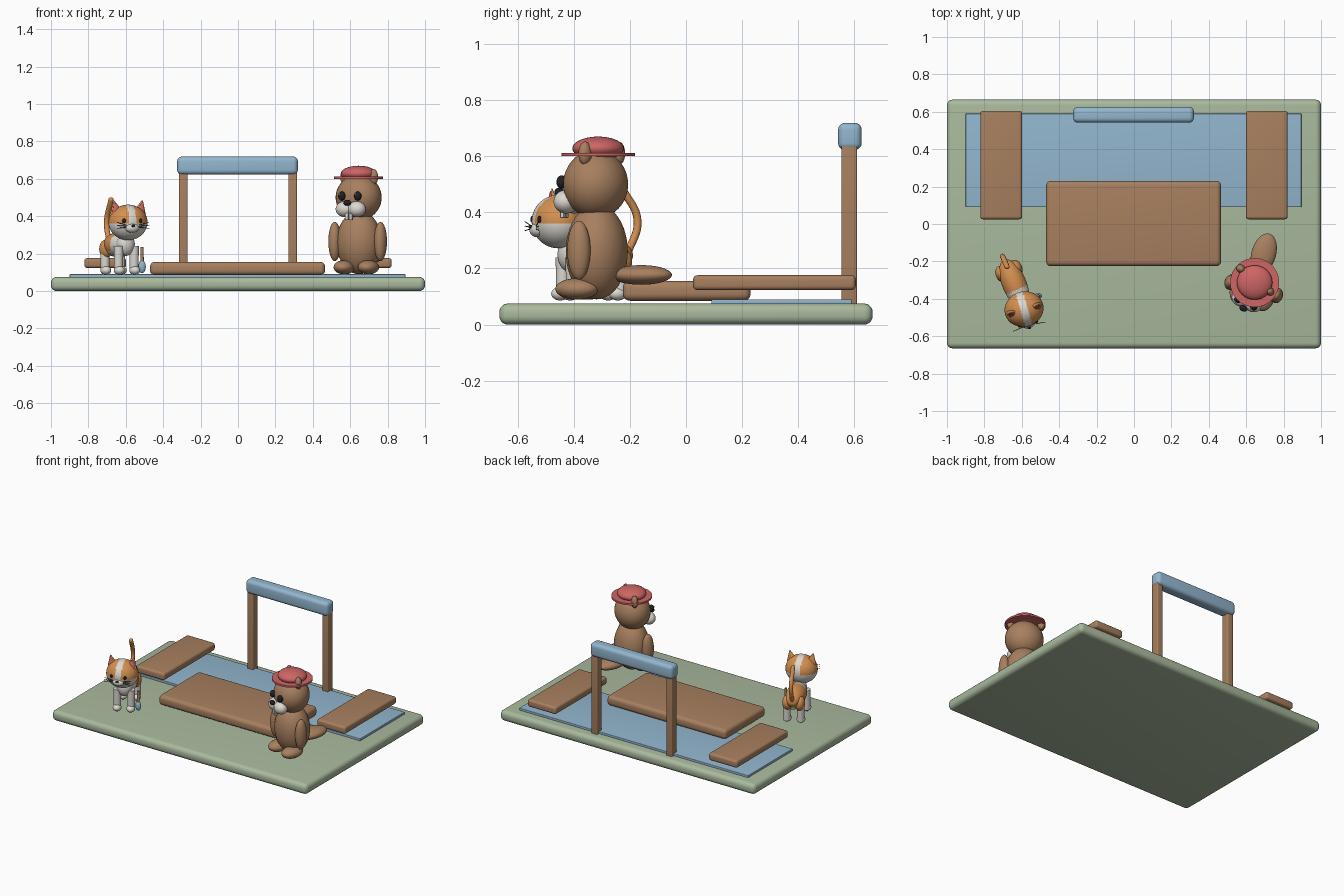
import bpy, bmesh
from math import radians
from mathutils import Matrix, Vector

cube = bpy.data.objects.get("Cube")
if cube:
    bpy.data.objects.remove(cube, do_unlink=True)


def material(name, r, g, b):
    m = bpy.data.materials.new(name)
    m.use_nodes = True
    m.diffuse_color = (r, g, b, 1)
    m.node_tree.nodes["Principled BSDF"].inputs["Base Color"].default_value = (r, g, b, 1)
    return m


GREEN = material("grass green", 0.40, 0.49, 0.34)
BLUE = material("water blue", 0.29, 0.47, 0.62)
BROWN = material("wood brown", 0.39, 0.215, 0.115)
RED = material("hat red", 0.62, 0.13, 0.13)
ORANGE = material("fur orange", 0.66, 0.28, 0.08)
WHITE = material("fur white", 0.72, 0.69, 0.64)
BLACK = material("dark", 0.015, 0.014, 0.016)


def frame(x, y, z, yaw):
    return Matrix.Translation((x, y, z)) @ Matrix.Rotation(radians(yaw), 4, 'Z')


def finish(bm, name, mats, world, rule=None):
    """Turn a bmesh into a smooth shaded object; rule picks each face's material."""
    me = bpy.data.meshes.new(name)
    for f in bm.faces:
        if rule:
            f.material_index = int(rule(f.calc_center_median()))
    bm.to_mesh(me)
    bm.free()
    for m in mats:
        me.materials.append(m)
    ob = bpy.data.objects.new(name, me)
    bpy.context.scene.collection.objects.link(ob)
    ob.matrix_world = world
    bpy.ops.object.select_all(action='DESELECT')
    ob.select_set(True)
    bpy.context.view_layer.objects.active = ob
    bpy.ops.object.shade_smooth_by_angle(angle=radians(40))
    return ob


def box(name, mat, lo, hi, bevel, base=Matrix()):
    """Rounded block between two corners."""
    lo, hi = Vector(lo), Vector(hi)
    bm = bmesh.new()
    bmesh.ops.create_cube(bm, size=1)
    bmesh.ops.scale(bm, vec=hi - lo, verts=bm.verts)
    bmesh.ops.bevel(bm, geom=bm.edges[:], offset=bevel, segments=5,
                    profile=0.5, affect='EDGES')
    return finish(bm, name, [mat], base @ Matrix.Translation((lo + hi) / 2))


def ball(name, mats, base, loc, radii, tilt=0, rule=None, seg=32):
    """Ellipsoid, tilted about its own x axis."""
    bm = bmesh.new()
    bmesh.ops.create_uvsphere(bm, u_segments=seg, v_segments=seg * 3 // 4, radius=1)
    bmesh.ops.scale(bm, vec=radii, verts=bm.verts)
    world = base @ Matrix.Translation(loc) @ Matrix.Rotation(radians(tilt), 4, 'X')
    return finish(bm, name, mats, world, rule)


def rod(name, mat, base, a, b, r1, r2, flat=1, seg=20):
    """Tapered rod from a to b, optionally flattened in y."""
    a, b = base @ Vector(a), base @ Vector(b)
    bm = bmesh.new()
    bmesh.ops.create_cone(bm, cap_ends=True, segments=seg, radius1=r1, radius2=r2,
                          depth=(b - a).length)
    bmesh.ops.scale(bm, vec=(1, flat, 1), verts=bm.verts)
    turn = Vector((0, 0, 1)).rotation_difference(b - a).to_matrix().to_4x4()
    spin = base.to_3x3().to_4x4() if flat != 1 else Matrix()
    return finish(bm, name, [mat], Matrix.Translation((a + b) / 2) @ turn @ spin)


SIDES = (("right", -1), ("left", 1))

# Ground, pond and timber platform
box("ground", GREEN, (-1, -0.665, 0), (1, 0.665, 0.075), 0.03)
box("pond", BLUE, (-0.9, 0.09, 0.07), (0.895, 0.59, 0.09), 0.004)
box("deck", BROWN, (-0.47, -0.225, 0.085), (0.465, 0.23, 0.156), 0.025)
for side, s in SIDES:
    x = 0.71 * s
    box(side + "_bench", BROWN, (x - 0.112, 0.025, 0.123), (x + 0.112, 0.605, 0.176), 0.016)
    x = 0.293 * s
    box(side + "_post", BROWN, (x - 0.023, 0.554, 0.07), (x + 0.023, 0.61, 0.65), 0.006)
box("crossbar", BLUE, (-0.325, 0.542, 0.622), (0.32, 0.626, 0.719), 0.025)

# Beaver body
body = frame(0.648, -0.318, 0, -16)
ball("beaver_body", [BROWN], body, (0, 0, 0.26), (0.122, 0.11, 0.17))
ball("beaver_tail", [BROWN], body, (0, 0.165, 0.177), (0.066, 0.112, 0.035))
for side, s in SIDES:
    ball(side + "_beaver_arm", [BROWN], body, (0.127 * s, -0.03, 0.265), (0.034, 0.042, 0.105))
    ball(side + "_beaver_foot", [BROWN], body, (0.067 * s, -0.055, 0.127), (0.055, 0.078, 0.038))

# Beaver head
head = frame(0.645, -0.322, 0.5, -25)
ball("beaver_head", [BROWN], head, (0, 0, 0), (0.125, 0.114, 0.122))
ball("beaver_nose", [BLACK], head, (0, -0.143, -0.028), (0.022, 0.016, 0.016))
ears = frame(0.648, -0.3, 0.5, -38)
for side, s in SIDES:
    ball(side + "_beaver_muzzle", [WHITE], head, (0.035 * s, -0.1, -0.062), (0.05, 0.043, 0.042))
    ball(side + "_beaver_eye", [BLACK], head, (0.047 * s, -0.112, 0.008), (0.02, 0.018, 0.024))
    ball(side + "_beaver_eye_glint", [WHITE], head, (0.047 * s - 0.006, -0.128, 0.017),
         (0.005, 0.004, 0.005), seg=12)
    box(side + "_beaver_tooth", WHITE, (0.012 * s - 0.01, -0.13, -0.12),
        (0.012 * s + 0.01, -0.116, -0.08), 0.003, head)
    ball(side + "_beaver_ear", [BROWN], ears, (0.097 * s, 0, 0.11), (0.026, 0.022, 0.042))

# Beaver hat
hat = frame(0.645, -0.313, 0.606, 0)
rod("hat_brim", RED, hat, (0, 0, -0.006), (0, 0, 0.006), 0.131, 0.131, seg=48)
ball("hat_crown", [RED], hat, (0, 0, 0.022), (0.095, 0.092, 0.042))

# Cat body: white chest and belly, orange back
cat = frame(-0.64, -0.32, 0, 23)
ball("cat_body", [ORANGE, WHITE], cat, (0, 0, 0.247), (0.065, 0.14, 0.066),
     rule=lambda c: -0.1 < c.y < -0.035 or c.z < -0.035, seg=48)
ball("cat_chest", [WHITE], cat, (0, -0.1, 0.25), (0.05, 0.045, 0.062))
for side, s in SIDES:
    for end, y in (("front", -0.11), ("back", 0.075)):
        leg = side + "_" + end + "_cat_"
        rod(leg + "leg", WHITE, cat, (0.045 * s, y, 0.1), (0.045 * s, y, 0.24), 0.023, 0.026)
        ball(leg + "paw", [WHITE], cat, (0.045 * s, y - 0.01, 0.11), (0.028, 0.033, 0.024))
    ball(side + "_cat_haunch", [ORANGE], cat, (0.04 * s, 0.075, 0.225), (0.034, 0.045, 0.05))

# Cat tail: an upright curve with rounded tip
curve = bpy.data.curves.new("cat_tail", 'CURVE')
curve.dimensions = '3D'
curve.bevel_depth = 0.014
curve.bevel_resolution = 4
curve.use_fill_caps = True
spline = curve.splines.new('BEZIER')
path = [(0, 0.12, 0.25), (0, 0.16, 0.37), (0, 0.1, 0.487)]
spline.bezier_points.add(len(path) - 1)
for point, co in zip(spline.bezier_points, path):
    point.co = co
    point.handle_left_type = point.handle_right_type = 'AUTO'
curve.materials.append(ORANGE)
tail = bpy.data.objects.new("cat_tail", curve)
bpy.context.scene.collection.objects.link(tail)
tail.matrix_world = cat
ball("cat_tail_tip", [ORANGE], cat, path[-1], (0.014, 0.014, 0.014), seg=16)

# Cat head: white lower face and forehead stripe
face = frame(-0.588, -0.455, 0.367, 16)
ball("cat_head", [ORANGE, WHITE], face, (0, 0, 0), (0.105, 0.094, 0.095),
     rule=lambda c: c.z < -0.005 or abs(c.x) < 0.02, seg=64)
ball("cat_muzzle", [WHITE], face, (0, -0.08, -0.03), (0.038, 0.025, 0.025))
ball("cat_nose", [BLACK], face, (0, -0.104, -0.018), (0.01, 0.007, 0.007), seg=16)
for side, s in SIDES:
    ball(side + "_cat_eye", [BLACK], face, (0.045 * s, -0.082, 0.008), (0.011, 0.008, 0.013), seg=16)
    rod(side + "_cat_ear", ORANGE, face, (0.064 * s, 0, 0.05), (0.08 * s, 0, 0.118), 0.036, 0.003, 0.5)
    rod(side + "_cat_inner_ear", RED, face, (0.065 * s, -0.011, 0.052), (0.079 * s, -0.007, 0.108),
        0.027, 0.002, 0.5)
    for i in (-1, 0, 1):
        rod(side + "_cat_whisker", BLACK, face, (0.035 * s, -0.092, -0.02 + 0.006 * i),
            (0.09 * s, -0.098, -0.016 + 0.016 * i), 0.0018, 0.0015, seg=6)

# Small brush standing beside the cat
brush = frame(-0.513, -0.385, 0, 0)
rod("brush_handle", BROWN, brush, (0, 0, 0.14), (0, 0, 0.235), 0.01, 0.008)
ball("brush_tip", [BLUE], brush, (0, 0, 0.13), (0.02, 0.016, 0.034))
